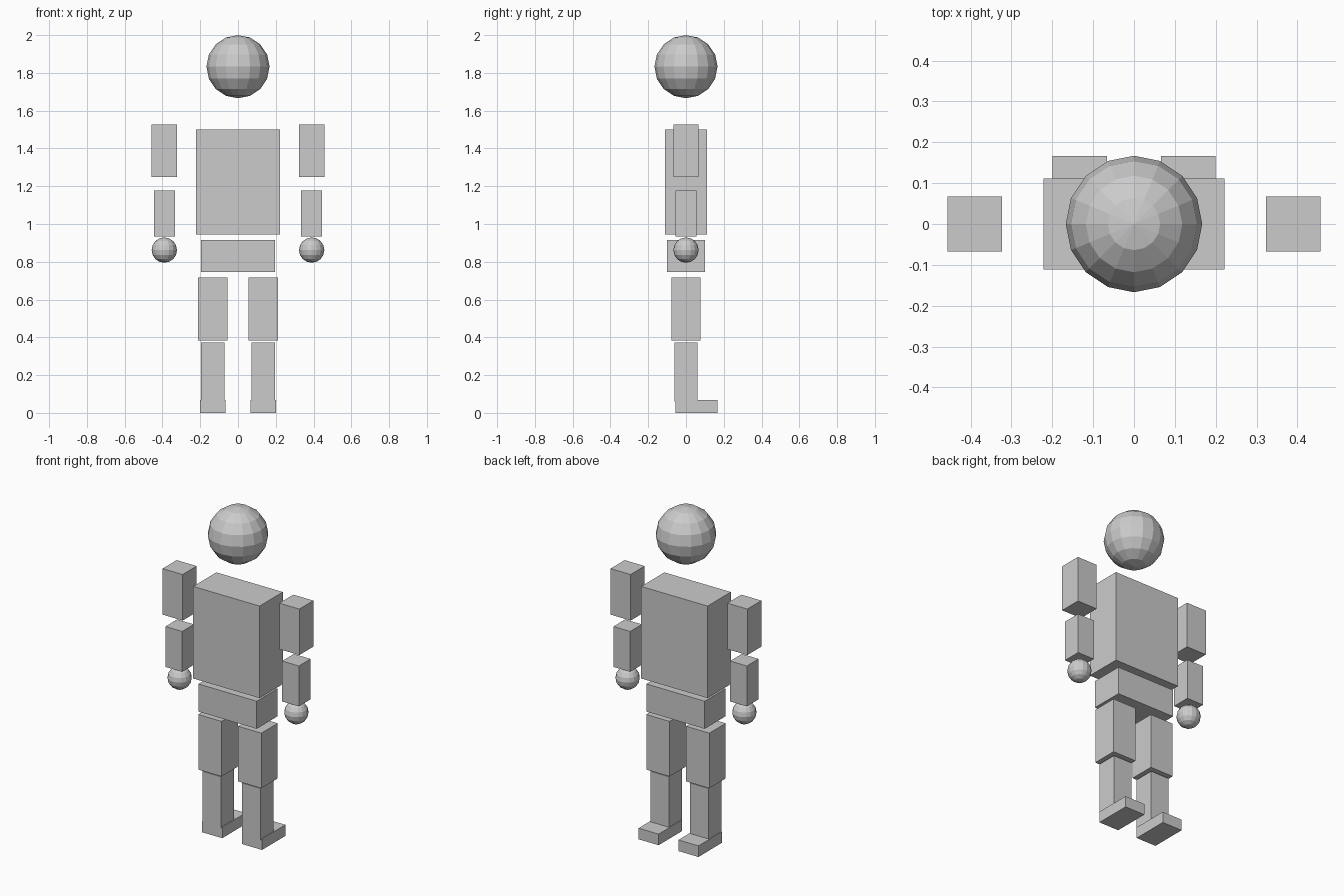
import bpy

if "Cube" in bpy.data.objects:
    bpy.data.objects.remove(bpy.data.objects["Cube"])


def box(name, x, y, z):
    """Box from (min, max) ranges on each axis."""
    lo, hi = zip(x, y, z)
    bpy.ops.mesh.primitive_cube_add(
        size=1, location=[(a + b) / 2 for a, b in zip(lo, hi)])
    ob = bpy.context.object
    ob.name = name
    ob.scale = [b - a for a, b in zip(lo, hi)]
    bpy.ops.object.transform_apply(location=False, rotation=False, scale=True)
    return ob


def ball(name, loc, r, segments=16, rings=8):
    bpy.ops.mesh.primitive_uv_sphere_add(
        segments=segments, ring_count=rings, radius=r, location=loc)
    bpy.context.object.name = name


def limb(name, cx, half, z):
    """Square-section limb centred on y = 0."""
    return box(name, (cx - half, cx + half), (-half, half), z)


# Head, torso and hips
ball("head", (0, 0, 1.833), 0.167)
box("torso", (-0.222, 0.222), (-0.111, 0.111), (0.944, 1.5))
box("pelvis", (-0.195, 0.195), (-0.1, 0.1), (0.747, 0.914))

# Limbs on both sides
for side, s in (("left", -1), ("right", 1)):
    arm_x, leg_x = s * 0.39, s * 0.133
    limb(side + "_upper_arm", arm_x, 0.067, (1.25, 1.528))
    limb(side + "_forearm", arm_x, 0.056, (0.933, 1.177))
    ball(side + "_hand", (arm_x, 0, 0.862), 0.067)
    limb(side + "_thigh", leg_x, 0.078, (0.384, 0.717))
    limb(side + "_shin", leg_x, 0.062, (0.06, 0.372))
    # Feet reach out towards +y
    box(side + "_foot", (leg_x - 0.067, leg_x + 0.067), (-0.056, 0.167), (0, 0.067))
